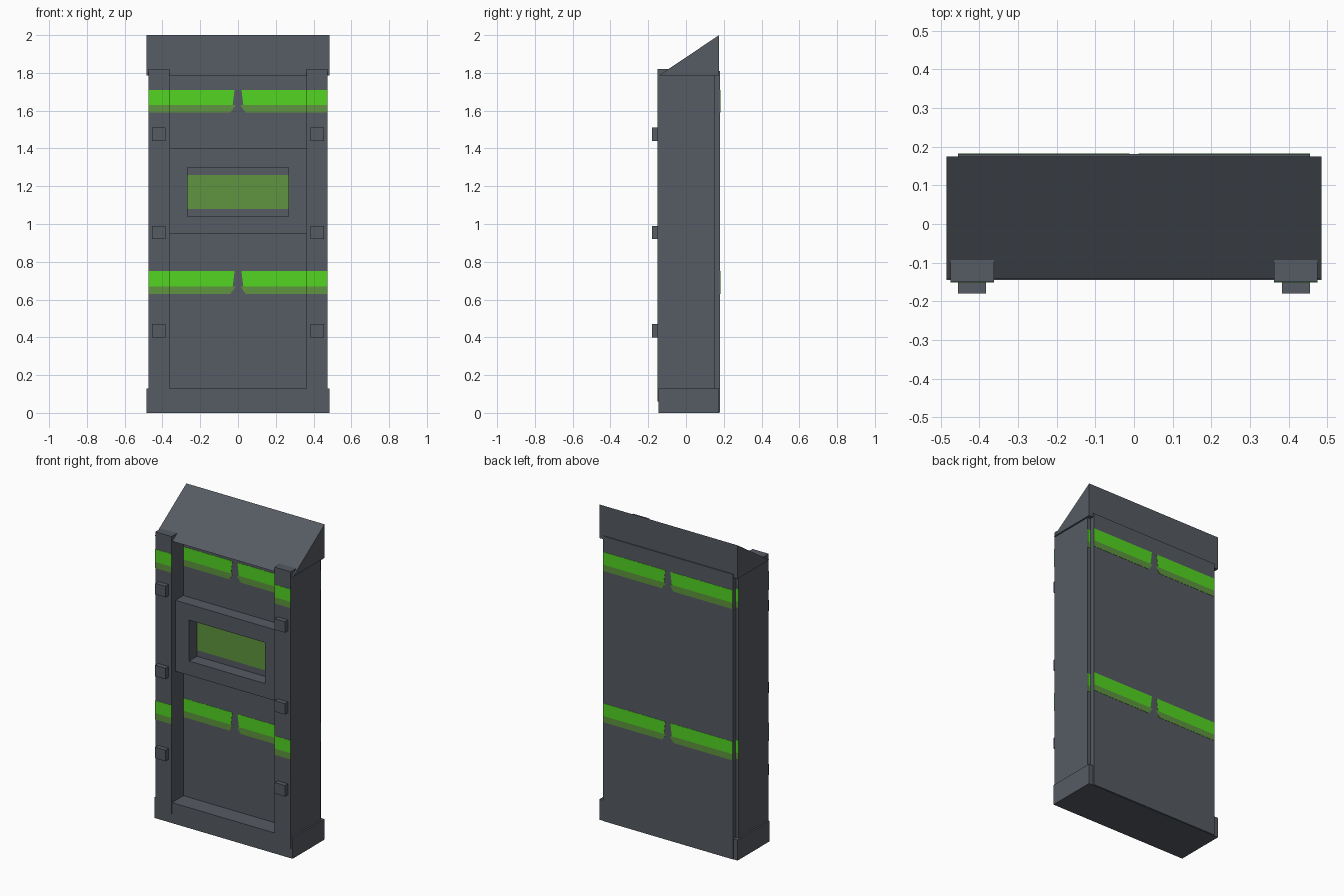
import bpy
import bmesh

if "Cube" in bpy.data.objects:
    bpy.data.objects.remove(bpy.data.objects["Cube"])


def material(name, r, g, b):
    m = bpy.data.materials.new(name)
    m.diffuse_color = (r, g, b, 1)
    m.use_nodes = True
    m.node_tree.nodes["Principled BSDF"].inputs["Base Color"].default_value = m.diffuse_color
    return m


SLATE = material("slate metal", 0.092, 0.105, 0.125)
BRIGHT = material("bright green", 0.085, 0.66, 0.016)
DULL = material("dull green", 0.112, 0.30, 0.05)


def finish(name, bm, mat):
    bmesh.ops.recalc_face_normals(bm, faces=bm.faces)
    me = bpy.data.meshes.new(name)
    bm.to_mesh(me)
    bm.free()
    me.materials.append(mat)
    ob = bpy.data.objects.new(name, me)
    bpy.context.collection.objects.link(ob)
    return ob


def prism(name, outline, offset, mat):
    """Extrude a flat 3D outline by an offset vector."""
    bm = bmesh.new()
    face = bm.faces.new([bm.verts.new(p) for p in outline])
    ext = bmesh.ops.extrude_face_region(bm, geom=[face], use_keep_orig=True)
    moved = [v for v in ext["geom"] if isinstance(v, bmesh.types.BMVert)]
    bmesh.ops.translate(bm, verts=moved, vec=offset)
    return finish(name, bm, mat)


def box(name, x0, x1, y0, y1, z0, z1, mat=SLATE):
    outline = [(x0, y0, z0), (x1, y0, z0), (x1, y0, z1), (x0, y0, z1)]
    return prism(name, outline, (0, y1 - y0, 0), mat)


def rect(x, z0, z1):
    return [(-x, z0), (x, z0), (x, z1), (-x, z1)]


def ring(name, outer, inner, y0, y1, mat):
    """Rectangular frame with a straight opening."""
    bm = bmesh.new()
    loops = [[bm.verts.new((x, y, z)) for x, z in pts]
             for pts, y in ((outer, y0), (inner, y0), (inner, y1), (outer, y1))]
    for k in range(4):
        a, b = loops[k], loops[(k + 1) % 4]
        for i in range(4):
            j = (i + 1) % 4
            bm.faces.new((a[i], a[j], b[j], b[i]))
    return finish(name, bm, mat)


# Main cabinet, base plinth and back panel
box("cabinet_body", -0.475, 0.475, -0.03, 0.15, 0.05, 1.80)
box("base_plinth", -0.485, 0.485, -0.145, 0.175, 0, 0.13)
box("back_panel", -0.455, 0.455, 0.145, 0.181, 0.002, 1.81)

# Sloped hood
prism("sloped_hood",
      [(-0.485, -0.142, 1.787), (-0.485, 0.175, 1.787), (-0.485, 0.175, 2.0)],
      (0.97, 0, 0), SLATE)

# Window frame and screen
ring("window_frame", rect(0.362, 0.95, 1.40), rect(0.267, 1.04, 1.30), -0.11, -0.028, SLATE)
box("window_screen", -0.267, 0.267, -0.032, -0.029, 1.08, 1.26, DULL)

# Front posts with square studs
for s, side in ((-1, "left"), (1, "right")):
    a, b = sorted((s * 0.362, s * 0.475))
    box(f"{side}_front_post", a, b, -0.15, -0.03, 0.06, 1.82)
    a, b = sorted((s * 0.383, s * 0.455))
    for i, z in enumerate((0.435, 0.955, 1.475)):
        box(f"{side}_stud_{i + 1}", a, b, -0.18, -0.15, z - 0.035, z + 0.035)

# Two-tone stripes, with a tapered break at the centre of the panels
T = 0.0015
for row, top in (("upper", 1.71), ("lower", 0.75)):
    bands = (("bright", BRIGHT, top, top - 0.08, 0.018, 0.028),
             ("dull", DULL, top - 0.08, top - 0.12, 0.012, 0.04))
    for tone, mat, z1, z0, in1, in0 in bands:
        for s, side in ((-1, "left"), (1, "right")):
            for where, y, edge in (("front", -0.03 - T, 0.362), ("back", 0.181, 0.455)):
                outline = [(s * in0, y, z0), (s * edge, y, z0),
                           (s * edge, y, z1), (s * in1, y, z1)]
                prism(f"{row}_{tone}_{where}_stripe_{side}", outline, (0, T, 0), mat)
            a, b = sorted((s * 0.362, s * 0.475))
            box(f"{row}_{tone}_post_stripe_{side}", a, b, -0.15 - T, -0.15, z0, z1, mat)
            a, b = sorted((s * 0.455, s * 0.475))
            box(f"{row}_{tone}_rear_edge_stripe_{side}", a, b, 0.15, 0.15 + T, z0, z1, mat)
